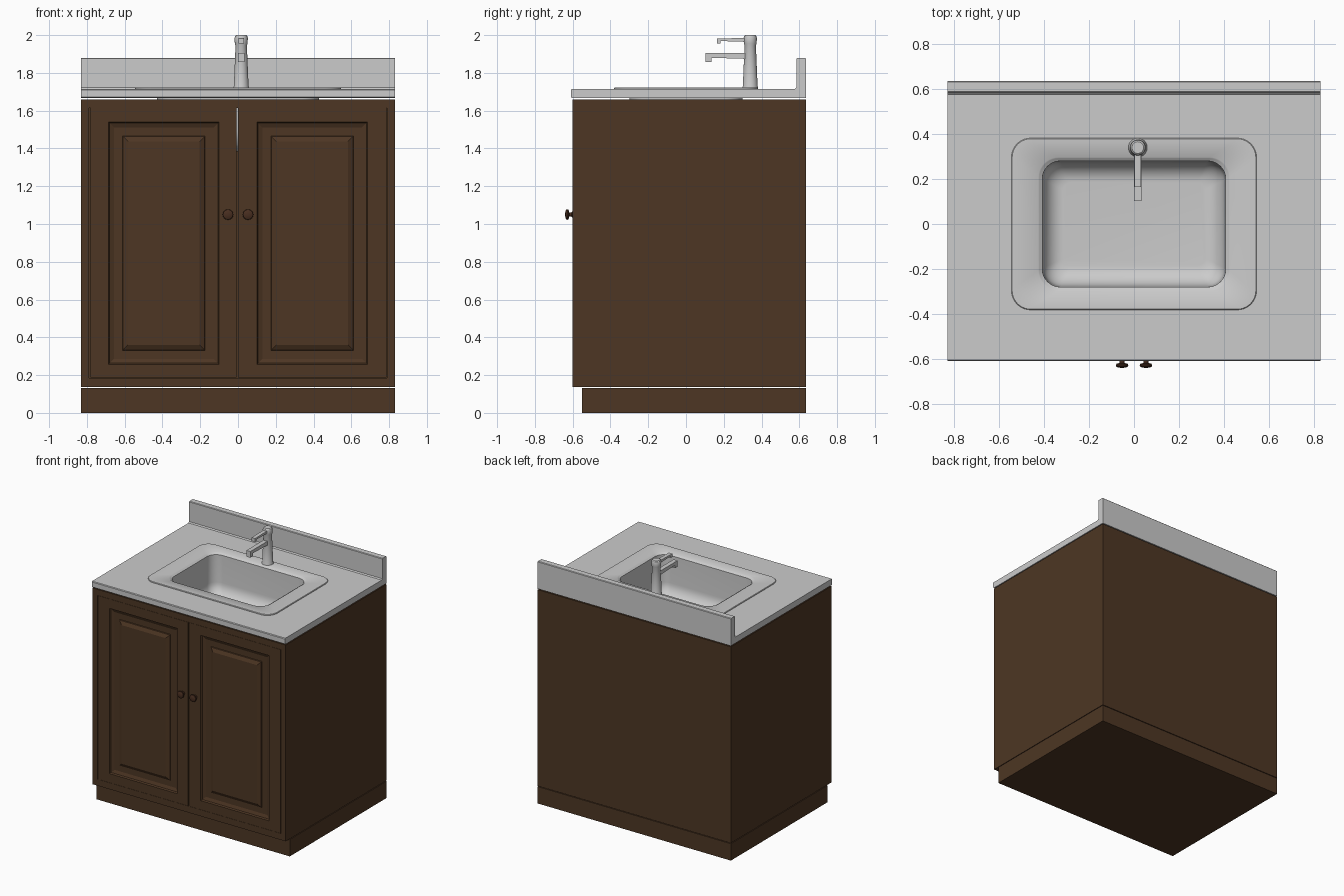
import bpy, bmesh, math
from math import cos, sin, pi

if "Cube" in bpy.data.objects:
    bpy.data.objects.remove(bpy.data.objects["Cube"])


def material(name, rgb):
    m = bpy.data.materials.new(name)
    m.diffuse_color = (*rgb, 1)
    m.use_nodes = True
    m.node_tree.nodes["Principled BSDF"].inputs["Base Color"].default_value = m.diffuse_color
    return m


WOOD = material("brown_wood", (0.075, 0.037, 0.017))
KNOB = material("dark_knob", (0.065, 0.027, 0.014))
STONE = material("grey_stone", (0.6, 0.6, 0.6))


def loft(name, rings, mat, smooth=None):
    """Bridge equal-length point rings in order and cap both ends."""
    bm = bmesh.new()
    rows = [[bm.verts.new(p) for p in r] for r in rings]
    n = len(rows[0])
    for a, b in zip(rows, rows[1:]):
        for i in range(n):
            j = (i + 1) % n
            bm.faces.new((a[i], a[j], b[j], b[i]))
    bm.faces.new(rows[0][::-1])
    bm.faces.new(rows[-1])
    bmesh.ops.recalc_face_normals(bm, faces=bm.faces)
    me = bpy.data.meshes.new(name)
    bm.to_mesh(me)
    bm.free()
    if mat:
        me.materials.append(mat)
    if smooth:
        me.shade_smooth()
        me.set_sharp_from_angle(angle=math.radians(smooth))
    ob = bpy.data.objects.new(name, me)
    bpy.context.collection.objects.link(ob)
    return ob


def rect(x0, x1, y0, y1, z):
    return [(x0, y0, z), (x1, y0, z), (x1, y1, z), (x0, y1, z)]


def box(name, x, y, z, mat):
    return loft(name, [rect(*x, *y, z[0]), rect(*x, *y, z[1])], mat)


def round_rect(hx, hy, r, z, seg=10):
    pts = []
    for k, (sx, sy) in enumerate([(1, 1), (-1, 1), (-1, -1), (1, -1)]):
        for i in range(seg + 1):
            a = (k + i / seg) * pi / 2
            pts.append((sx * (hx - r) + r * cos(a), sy * (hy - r) + r * sin(a), z))
    return pts


def extrude_x(name, profile, x0, x1, mat):
    return loft(name, [[(x, y, z) for y, z in profile] for x in (x0, x1)], mat)


def cut(ob, cutter):
    m = ob.modifiers.new("cut", 'BOOLEAN')
    m.operation = 'DIFFERENCE'
    m.solver = 'EXACT'
    m.object = cutter
    cutter.hide_render = True
    cutter.hide_set(True)


# Plinth and hollow cabinet with a front door opening
box("plinth", (-0.83, 0.83), (-0.55, 0.635), (0, 0.131), WOOD)
cabinet = box("cabinet", (-0.83, 0.83), (-0.6, 0.635), (0.136, 1.66), WOOD)
cut(cabinet, box("inside_cutter", (-0.79, 0.79), (-0.56, 0.595), (0.17, 1.8), None))
cut(cabinet, box("opening_cutter", (-0.788, 0.788), (-0.7, -0.5), (0.186, 1.614), None))


# Raised-panel doors
def door(name, x0, x1, px0, px1):
    def ring(a, b, c, d, y):
        return [(a, y, c), (b, y, c), (b, y, d), (a, y, d)]

    def panel(inset, y):
        return ring(px0 + inset, px1 - inset, 0.257 + inset, 1.54 - inset, y)
    loft(name, [ring(x0, x1, 0.187, 1.613, -0.563), ring(x0, x1, 0.187, 1.613, -0.6),
                panel(0, -0.6), panel(0.006, -0.588), panel(0.029, -0.578),
                panel(0.074, -0.578), panel(0.077, -0.584), panel(0.103, -0.598)], WOOD)


door("left_door", -0.781, -0.008, -0.685, -0.10)
door("right_door", -0.001, 0.787, 0.10, 0.685)

# Turned knobs
for side, cx in (("left", -0.053), ("right", 0.053)):
    prof = [(0.016, -0.598), (0.016, -0.603), (0.011, -0.607), (0.011, -0.618), (0.025, -0.622),
            (0.028, -0.628), (0.026, -0.634), (0.018, -0.638), (0.006, -0.64)]
    loft(side + "_knob", [[(cx + r * cos(i * pi / 12), y, 1.05 + r * sin(i * pi / 12))
                           for i in range(24)] for r, y in prof], KNOB, 40)

# Countertop with upstand, cut for the bowl
counter = extrude_x("countertop", [(-0.602, 1.667), (0.635, 1.667), (0.635, 1.876), (0.631, 1.88),
                                   (0.589, 1.88), (0.585, 1.876), (0.585, 1.723), (0.577, 1.715),
                                   (-0.604, 1.715), (-0.609, 1.71), (-0.609, 1.672)],
                    -0.83, 0.83, STONE)
cut(counter, loft("bowl_cutter", [round_rect(0.45, 0.32, 0.1, z) for z in (1.6, 1.8)], None))

# Sink: outer shell, raised rim, rounded bowl
R = round_rect
sink = [R(0.32, 0.2, 0.07, 1.385), R(0.39, 0.26, 0.09, 1.42), R(0.42, 0.29, 0.09, 1.49),
        R(0.432, 0.302, 0.09, 1.714), R(0.545, 0.382, 0.085, 1.714), R(0.545, 0.382, 0.085, 1.719),
        R(0.542, 0.379, 0.083, 1.722), R(0.426, 0.297, 0.09, 1.722), R(0.421, 0.292, 0.087, 1.718),
        R(0.408, 0.28, 0.08, 1.71), R(0.404, 0.276, 0.08, 1.50)]
for i in range(1, 9):
    a = i / 8 * pi / 2
    d = 0.09 * (1 - cos(a))
    sink.append(R(0.404 - d, 0.276 - d, max(0.08 - d * 0.5, 0.03), 1.50 - 0.1 * sin(a)))
loft("sink", sink, STONE, 40)

# Tap: tapered column, spout and lever
FX, FY = 0.017, 0.34
col = [(0.042, 1.714), (0.042, 1.722), (0.039, 1.73), (0.03, 1.945), (0.034, 1.955),
       (0.035, 1.985), (0.032, 1.995), (0.026, 2.0)]
loft("tap_column", [[(FX + r * cos(i * pi / 16), FY + r * sin(i * pi / 16), z)
                     for i in range(32)] for r, z in col], STONE, 30)
extrude_x("tap_spout", [(0.33, 1.905), (0.103, 1.905), (0.103, 1.857), (0.134, 1.857),
                        (0.134, 1.88), (0.33, 1.874)], FX - 0.017, FX + 0.017, STONE)
extrude_x("tap_lever", [(0.33, 1.985), (0.165, 1.982), (0.165, 1.955), (0.183, 1.955),
                        (0.183, 1.968), (0.33, 1.966)], FX - 0.015, FX + 0.015, STONE)
